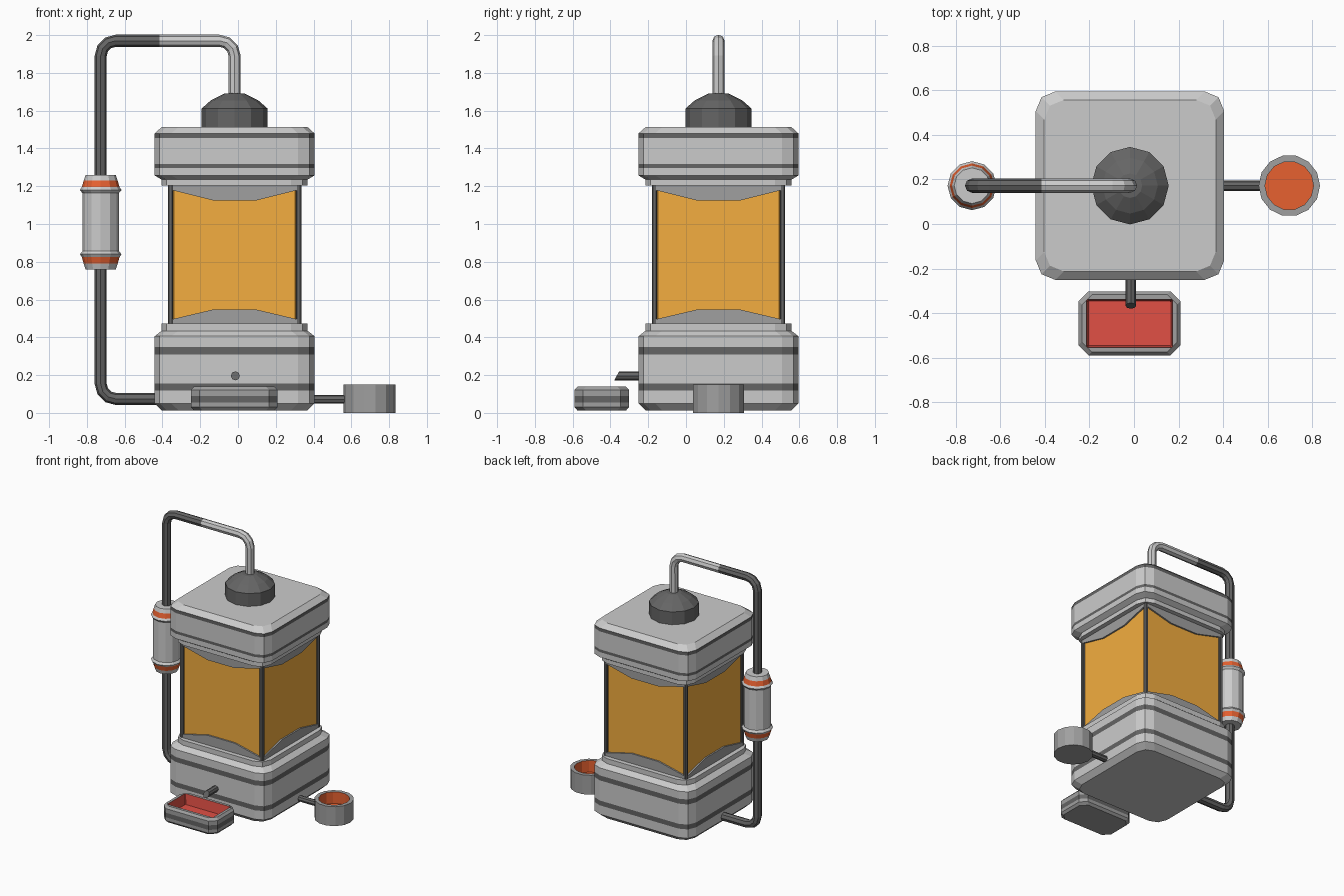
import bpy, bmesh, math
from mathutils import Vector

if "Cube" in bpy.data.objects:
    bpy.data.objects.remove(bpy.data.objects["Cube"])

CX, CY = -0.018, 0.172


def material(name, rgb):
    m = bpy.data.materials.new(name)
    m.diffuse_color = (*rgb, 1)
    m.use_nodes = True
    m.node_tree.nodes["Principled BSDF"].inputs["Base Color"].default_value = m.diffuse_color
    return m


LIGHT = material("light_grey", (0.7, 0.7, 0.7))
MID = material("mid_grey", (0.35, 0.35, 0.35))
DARK = material("dark_grey", (0.13, 0.13, 0.13))
AMBER = material("amber", (0.9, 0.42, 0.05))
RED = material("red", (0.75, 0.08, 0.06))
VERMILION = material("vermilion", (0.8, 0.12, 0.03))


def finish(name, bm, mats):
    bmesh.ops.recalc_face_normals(bm, faces=bm.faces)
    me = bpy.data.meshes.new(name)
    bm.to_mesh(me)
    bm.free()
    for m in mats:
        me.materials.append(m)
    ob = bpy.data.objects.new(name, me)
    bpy.context.collection.objects.link(ob)
    return ob


def rounded_rect(hx, hy, r, seg):
    pts = []
    for q, (sx, sy) in enumerate([(1, 1), (-1, 1), (-1, -1), (1, -1)]):
        for i in range(seg + 1):
            a = (q + i / seg) * math.pi / 2
            pts.append((sx * (hx - r) + r * math.cos(a), sy * (hy - r) + r * math.sin(a)))
    return pts


def circle(r, n):
    return [(r * math.cos(2 * math.pi * i / n), r * math.sin(2 * math.pi * i / n)) for i in range(n)]


def loft(name, centre, section, rows, mats):
    """rows: (size, z, material index of the strip above); ends are capped."""
    bm = bmesh.new()
    rings = [[bm.verts.new((centre[0] + x, centre[1] + y, z)) for x, y in section(s)] for s, z, _ in rows]
    n = len(rings[0])
    for a, b, row in zip(rings, rings[1:], rows):
        for i in range(n):
            j = (i + 1) % n
            bm.faces.new((a[i], a[j], b[j], b[i])).material_index = row[2]
    bm.faces.new(rings[0]).material_index = rows[0][2]
    bm.faces.new(rings[-1]).material_index = rows[-1][2]
    return finish(name, bm, mats)


def fillet(points, r, seg=3):
    """Round the inner corners of a path."""
    pts = [Vector(p) for p in points]
    out = [pts[0]]
    for a, b, c in zip(pts, pts[1:], pts[2:]):
        u, v = (a - b).normalized() * r, (c - b).normalized() * r
        for i in range(seg + 1):
            t = i / seg * math.pi / 2
            out.append(b + u * (1 - math.sin(t)) + v * (1 - math.cos(t)))
    return out + [pts[-1]]


def pipe(name, points, r, mat, n=8):
    """Sweep a circle along a path lying in the plane y = constant."""
    bm = bmesh.new()
    side = Vector((0, 1, 0))
    rings = []
    for i, p in enumerate(points):
        d = (points[min(i + 1, len(points) - 1)] - points[max(i - 1, 0)]).normalized()
        up = d.cross(side)
        rings.append([bm.verts.new(p + side * x + up * y) for x, y in circle(r, n)])
    for a, b in zip(rings, rings[1:]):
        for i in range(n):
            bm.faces.new((a[i], a[(i + 1) % n], b[(i + 1) % n], b[i]))
    bm.faces.new(rings[0])
    bm.faces.new(rings[-1])
    return finish(name, bm, [mat])


def square(h):
    return rounded_rect(h, h, 0.088 if h > 0.37 else 0.06, 2)


# Base and lid housings with dark stripes
loft("base_housing", (CX, CY), square, [
    (0.385, 0.013, 0), (0.423, 0.05, 0), (0.423, 0.118, 1), (0.423, 0.155, 0),
    (0.423, 0.31, 1), (0.423, 0.348, 0), (0.423, 0.406, 0), (0.39, 0.432, 0),
    (0.386, 0.434, 0), (0.386, 0.472, 0)], [LIGHT, DARK])
loft("lid_housing", (CX, CY), square, [
    (0.386, 1.203, 0), (0.386, 1.235, 0), (0.39, 1.237, 0), (0.423, 1.257, 0),
    (0.423, 1.296, 1), (0.423, 1.317, 0), (0.423, 1.455, 1), (0.423, 1.48, 0),
    (0.385, 1.514, 0)], [LIGHT, DARK])

# Glass tank
loft("tank_glass", (CX, CY), lambda h: rounded_rect(h, h, 0.02, 1),
     [(0.34, 0.46, 0), (0.34, 1.21, 0)], [AMBER])

# Corner posts and arched frame plates around the tank
for k in range(4):
    a = k * math.pi / 2
    out = Vector((math.sin(a), -math.cos(a), 0))
    along = Vector((math.cos(a), math.sin(a), 0))
    mid = Vector((CX, CY, 0))
    post = mid + (out + along) * 0.339
    loft(f"tank_post_{k}", post, lambda h: rounded_rect(h, h, 0.006, 1),
         [(0.014, 0.46, 0), (0.014, 1.21, 0)], [DARK])
    for label, edge, tip, arch in (("lower", 0.46, 0.495, 0.547), ("upper", 1.215, 1.18, 1.125)):
        outline = [(-0.335, edge), (0.335, edge), (0.335, tip), (0.115, arch), (-0.115, arch), (-0.335, tip)]
        bm = bmesh.new()
        face = bm.faces.new([bm.verts.new(mid + out * 0.335 + along * x + Vector((0, 0, z))) for x, z in outline])
        ext = bmesh.ops.extrude_face_region(bm, geom=[face])["geom"]
        bmesh.ops.translate(bm, vec=out * 0.017, verts=[v for v in ext if isinstance(v, bmesh.types.BMVert)])
        finish(f"{label}_frame_{k}", bm, [MID])

# Dome cap
loft("dome_cap", (CX, CY), lambda r: circle(r, 12),
     [(0.174, 1.505, 0), (0.174, 1.612, 0), (0.125, 1.655, 0), (0.055, 1.69, 0), (0.01, 1.694, 0)], [DARK])

# Side pipe: light upper half, dark lower half
PX = -0.727
pipe("upper_pipe", fillet([(CX, CY, 1.68), (CX, CY, 1.97), (-0.415, CY, 1.97)], 0.08), 0.032, LIGHT)
pipe("side_pipe", fillet([(-0.415, CY, 1.97), (PX, CY, 1.97), (PX, CY, 0.074), (-0.4, CY, 0.074)], 0.08), 0.032, DARK)

# Canister on the side pipe, mirrored profile about its middle
half = [(0.08, 0.76, 0), (0.09, 0.79, 1), (0.1, 0.825, 0), (0.11, 0.84, 0), (0.097, 0.856, 0)]
top = [(r, 2.02 - z, 1 if i == 2 else 0) for i, (r, z, _) in enumerate(half)][::-1]
loft("pipe_canister", (PX, CY), lambda r: circle(r, 12), half + top, [LIGHT, VERMILION])

# Round cup and its feed pipe
loft("round_cup", (0.697, CY), lambda r: circle(r, 14),
     [(0.138, 0, 0), (0.138, 0.149, 0), (0.109, 0.149, 1), (0.109, 0.06, 1)], [MID, VERMILION])
pipe("cup_pipe", [Vector((0.38, CY, 0.072)), Vector((0.575, CY, 0.072))], 0.023, DARK)

# Rectangular tray with striped rim and red inside
loft("tray", (-0.02, -0.446), lambda s: rounded_rect(0.229 - s, 0.144 - s, 0.045 if s < 0.03 else 0.004, 1), [
    (0.015, 0.013, 0), (0, 0.03, 0), (0, 0.055, 1), (0, 0.09, 0), (0, 0.122, 0),
    (0.015, 0.139, 0), (0.036, 0.139, 2), (0.044, 0.06, 2)], [MID, DARK, RED])

# Spout over the tray with a slanted tip
bm = bmesh.new()
n = 8
back = [bm.verts.new((-0.014 + x, -0.2, 0.196 + z)) for x, z in circle(0.024, n)]
tip = [bm.verts.new((-0.014 + x, -0.367 + z * 0.55, 0.196 + z)) for x, z in circle(0.024, n)]
for i in range(n):
    bm.faces.new((back[i], back[(i + 1) % n], tip[(i + 1) % n], tip[i]))
bm.faces.new(back)
bm.faces.new(tip)
finish("spout", bm, [DARK])
